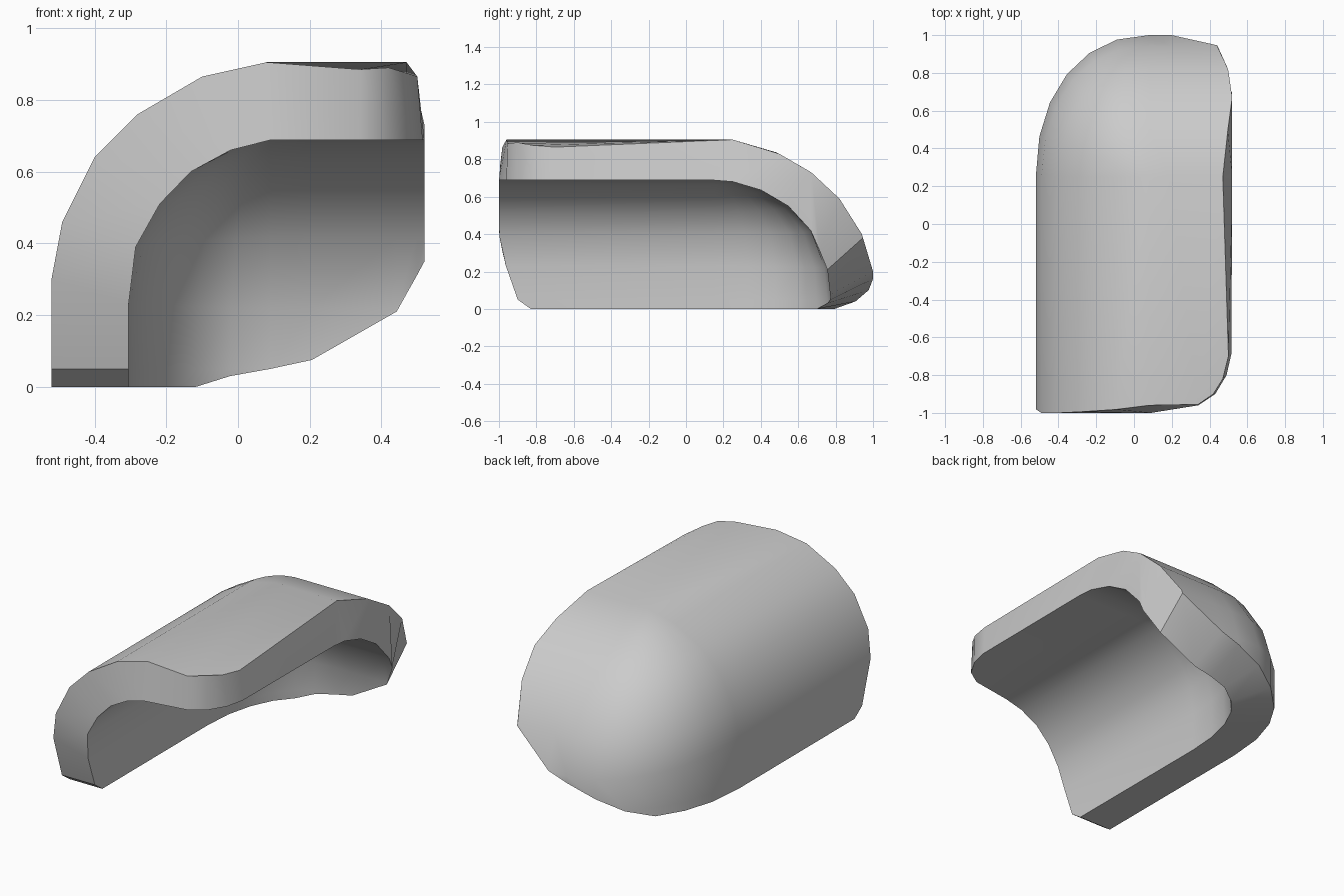
import bpy, bmesh
from math import sin, cos, radians

cube = bpy.data.objects.get("Cube")
if cube:
    bpy.data.objects.remove(cube)

mat = bpy.data.materials.new("plain grey")
mat.use_nodes = True
grey = (0.6, 0.6, 0.6, 1)
mat.diffuse_color = grey
mat.node_tree.nodes["Principled BSDF"].inputs["Base Color"].default_value = grey


def lerp_table(table, v):
    """Piecewise linear lookup, clamped at both ends."""
    if v <= table[0][0]:
        return table[0][1]
    for (a, fa), (b, fb) in zip(table, table[1:]):
        if v <= b:
            return fa + (fb - fa) * (v - a) / (b - a)
    return table[-1][1]


# y of the rounded front end at each height
FRONT = [(0, -.83), (.05, -.9), (.25, -.97), (.4, -1), (.7, -1), (.86, -.985), (.905, -.96)]
ANGLES = (0, 15, 30, 45, 60, 75, 90)
RUN = (.27, .82, .95, 1)

# Profiles are (reach from the spine, height); trim is the bottom height of each
# column along the rounded corner and the back wall.
OUTER = dict(
    centre=(.08, .25), radius=(.6, .75),
    side=[(1, 0), (1, .05), (1, .3), (.95, .46), (.8, .64), (.6, .76), (.3, .865), (0, .905)],
    back=[(1, 0), (1, .05), (1, .2), (.92, .4), (.76, .59), (.56, .73), (.33, .83), (0, .905)],
    trim=(0, 0, 0, 0, .04, .1, .16, .2, .38, .59, .73),
    corner=[(.34, -.955, .885), (.42, -.9, .89), (.47, -.82, .875), (.5, -.7, .865)],
    edge=[(.73, .52), (.86, .49), (.905, .47)])
INNER = dict(
    centre=(.09, .15), radius=(.395, .63),
    side=[(1, 0), (1, .05), (1, .23), (.95, .39), (.78, .51), (.56, .6), (.28, .66), (0, .688)],
    back=[(1, 0), (.99, .05), (.96, .22), (.82, .42), (.63, .55), (.4, .635), (.16, .68), (0, .688)],
    trim=(0, 0, 0, 0, 0, .03, .05, .075, .21, .31, .35),
    corner=[(.34, -.96, .688), (.43, -.9, .688), (.49, -.8, .688), (.515, -.69, .688)],
    edge=[(0, .52), (1, .52)])


def skin(bm, centre, radius, side, back, trim, corner, edge):
    """Sweep the profile along the side, round the corner and along the back."""
    (cx, cy), (rx, ry) = centre, radius

    def column(blend, low, place):
        prof = [(z0 + (z1 - z0) * blend, u0 + (u1 - u0) * blend)
                for (u0, z0), (u1, z1) in zip(side, back)]
        heights = [max(z, low) for z, u in prof]
        return [bm.verts.new(place(lerp_table(prof, z), z)) for z in heights]

    cols = [column(0, 0, lambda u, z: (cx - rx * u, lerp_table(FRONT, z), z))]
    for a, low in zip(ANGLES, trim):
        c, s = max(cos(radians(a)), 0) ** .93, sin(radians(a)) ** .93
        cols.append(column(a / 90, low, lambda u, z: (cx - rx * u * c, cy + ry * u * s, z)))
    for f, low in zip(RUN, trim[len(ANGLES):]):
        cols.append(column(1, low, lambda u, z: (
            cx + f * (lerp_table(edge, z) - cx), cy + ry * u, z)))

    for a, b in zip(cols, cols[1:]):
        for i in range(len(a) - 1):
            bm.faces.new((a[i], b[i], b[i + 1], a[i + 1]))
    # Flat top panel between the two swept walls
    tips = [bm.verts.new(p) for p in corner]
    spine = [c[-1] for c in cols[len(ANGLES):]]
    bm.faces.new([cols[0][-1]] + tips + spine[::-1])
    # Boundary loop, in the same order for both skins
    return cols[0] + tips + cols[-1][::-1] + [c[0] for c in cols[-2:0:-1]]


bm = bmesh.new()
outer_rim = skin(bm, **OUTER)
inner_rim = skin(bm, **INNER)
# Rim joining the outer and inner skins
for i in range(len(outer_rim)):
    bm.faces.new((outer_rim[i - 1], outer_rim[i], inner_rim[i], inner_rim[i - 1]))
bmesh.ops.remove_doubles(bm, verts=bm.verts, dist=.0005)
bmesh.ops.dissolve_degenerate(bm, edges=bm.edges, dist=.0005)
bmesh.ops.recalc_face_normals(bm, faces=bm.faces)

mesh = bpy.data.meshes.new("curved_shell")
bm.to_mesh(mesh)
bm.free()
mesh.materials.append(mat)
shell = bpy.data.objects.new("curved_shell", mesh)
bpy.context.collection.objects.link(shell)
bpy.context.view_layer.objects.active = shell
shell.select_set(True)
bpy.ops.object.shade_smooth_by_angle(angle=radians(32))
